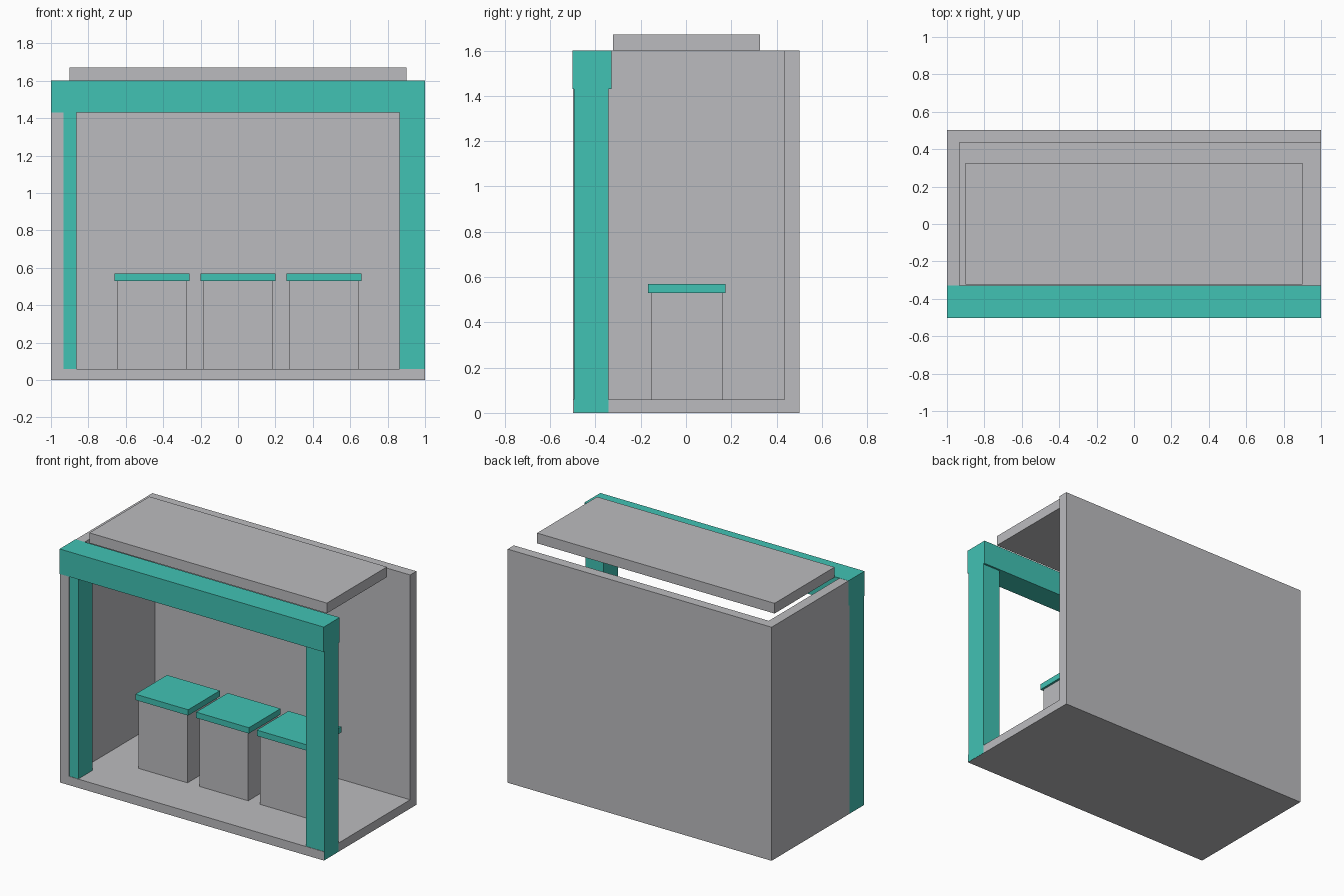
import bpy

cube = bpy.data.objects.get("Cube")
if cube:
    bpy.data.objects.remove(cube, do_unlink=True)


def material(name, rgb):
    mat = bpy.data.materials.new(name)
    mat.use_nodes = True
    mat.diffuse_color = (*rgb, 1)
    bsdf = next(n for n in mat.node_tree.nodes if n.type == "BSDF_PRINCIPLED")
    bsdf.inputs["Base Color"].default_value = (*rgb, 1)
    return mat


grey = material("light_grey", (0.50, 0.50, 0.52))
teal = material("teal", (0.053, 0.54, 0.456))


def box(name, x, y, z, mat):
    """Box from its (min, max) extent on each axis."""
    bpy.ops.mesh.primitive_cube_add(size=1, location=[sum(a) / 2 for a in (x, y, z)])
    ob = bpy.context.object
    ob.name = name
    ob.scale = [a[1] - a[0] for a in (x, y, z)]
    bpy.ops.object.transform_apply(location=False, rotation=False, scale=True)
    ob.data.materials.append(mat)
    return ob


FRONT, BACK = -0.498, 0.502
FLOOR, TOP = 0.06, 1.60
LIP = 0.001  # keeps the trim just proud of the shell

# Shell: floor, back wall and one closed side; the other side is open
box("floor", (-1, 1), (FRONT, BACK), (0, FLOOR), grey)
box("back_wall", (-1, 1), (0.435, BACK), (FLOOR, TOP), grey)
box("right_wall", (-1, -0.932), (FRONT, 0.435), (FLOOR, TOP), grey)

# Raised roof panel
box("roof_panel", (-0.9, 0.9), (-0.323, 0.327), (TOP, 1.67), grey)

# Front frame
box("front_beam", (-1 - LIP, 1 + LIP), (-0.502, -0.329), (1.43, TOP + LIP), teal)
for name, x in (("right_post", (-1 - LIP, -0.863)), ("left_post", (0.863, 1 + LIP))):
    box(name, x, (-0.495, -0.342), (LIP, 1.43), teal)

# Row of stools
for name, cx in (("right", -0.46), ("middle", 0), ("left", 0.46)):
    box(name + "_stool_base", (cx - 0.185, cx + 0.185), (-0.154, 0.161), (FLOOR, 0.53), grey)
    box(name + "_stool_seat", (cx - 0.2, cx + 0.2), (-0.168, 0.175), (0.53, 0.57), teal)
